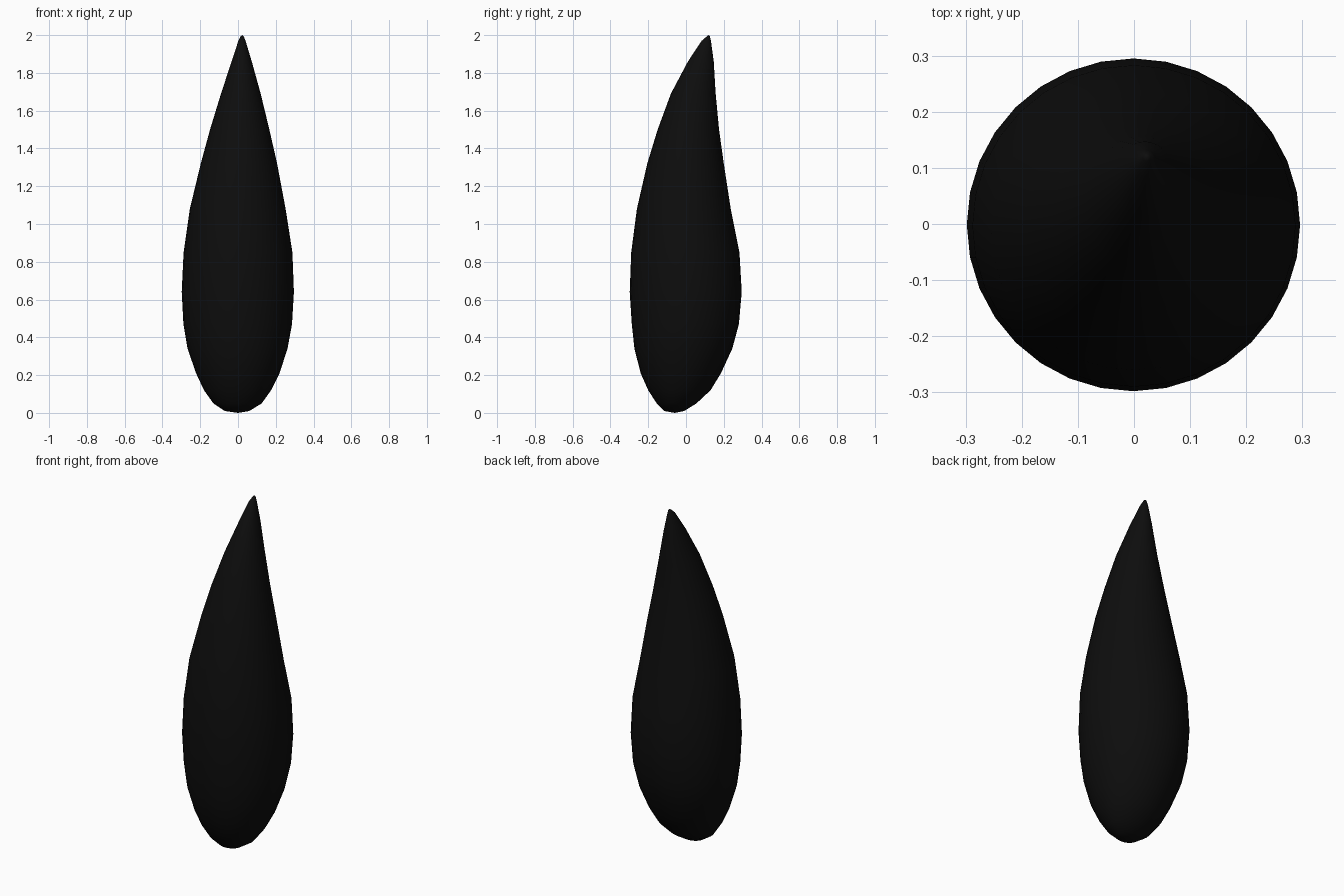
import bpy
import bmesh
import math

SIDES = 32

# Remove the default object
default = bpy.data.objects.get("Cube")
if default:
    bpy.data.objects.remove(default, do_unlink=True)

# Seed outline: height, left edge x, right edge x, front edge y, back edge y
OUTLINE = [
    (.01, -.07, .06, -.115, -.01),
    (.05, -.13, .125, -.155, .055),
    (.12, -.18, .175, -.2, .13),
    (.21, -.222, .22, -.24, .185),
    (.34, -.267, .262, -.273, .245),
    (.47, -.289, .286, -.287, .28),
    (.64, -.298, .296, -.298, .295),
    (.85, -.288, .288, -.29, .283),
    (1.08, -.255, .252, -.26, .237),
    (1.32, -.197, .207, -.205, .2),
    (1.5, -.148, .166, -.15, .175),
    (1.69, -.09, .12, -.08, .157),
    (1.86, -.034, .073, .01, .147),
    (1.97, .002, .04, .083, .132),
    (1.995, .015, .03, .112, .126),
]
BOTTOM_TIP = (0, 0, -.06)
TOP_TIP = (2, .022, .12)


def make_material(name, colour):
    material = bpy.data.materials.new(name)
    material.use_nodes = True
    material.diffuse_color = colour
    shader = next(n for n in material.node_tree.nodes if n.type == 'BSDF_PRINCIPLED')
    shader.inputs["Base Color"].default_value = colour
    return material


def add_ring(bm, z, left, right, front, back):
    """Elliptical cross-section that fits the four outline edges."""
    verts = []
    for i in range(SIDES):
        angle = math.tau * i / SIDES
        x = (left + right) / 2 + (right - left) / 2 * math.cos(angle)
        y = (front + back) / 2 + (back - front) / 2 * math.sin(angle)
        verts.append(bm.verts.new((x, y, z)))
    return verts


def add_tip(bm, tip, ring):
    """Close an end with a fan of triangles."""
    z, x, y = tip
    point = bm.verts.new((x, y, z))
    for i in range(SIDES):
        bm.faces.new((point, ring[i], ring[(i + 1) % SIDES]))


# Loft the seed body through its cross-sections
bm = bmesh.new()
rings = [add_ring(bm, *row) for row in OUTLINE]
for lower, upper in zip(rings, rings[1:]):
    for i in range(SIDES):
        j = (i + 1) % SIDES
        bm.faces.new((lower[i], lower[j], upper[j], upper[i]))
add_tip(bm, BOTTOM_TIP, rings[0])
add_tip(bm, TOP_TIP, rings[-1])
bmesh.ops.recalc_face_normals(bm, faces=bm.faces)
for face in bm.faces:
    face.smooth = True

mesh = bpy.data.meshes.new("seed_body")
bm.to_mesh(mesh)
bm.free()
mesh.materials.append(make_material("seed black", (.004, .004, .004, 1)))
seed = bpy.data.objects.new("seed_body", mesh)
bpy.context.collection.objects.link(seed)
